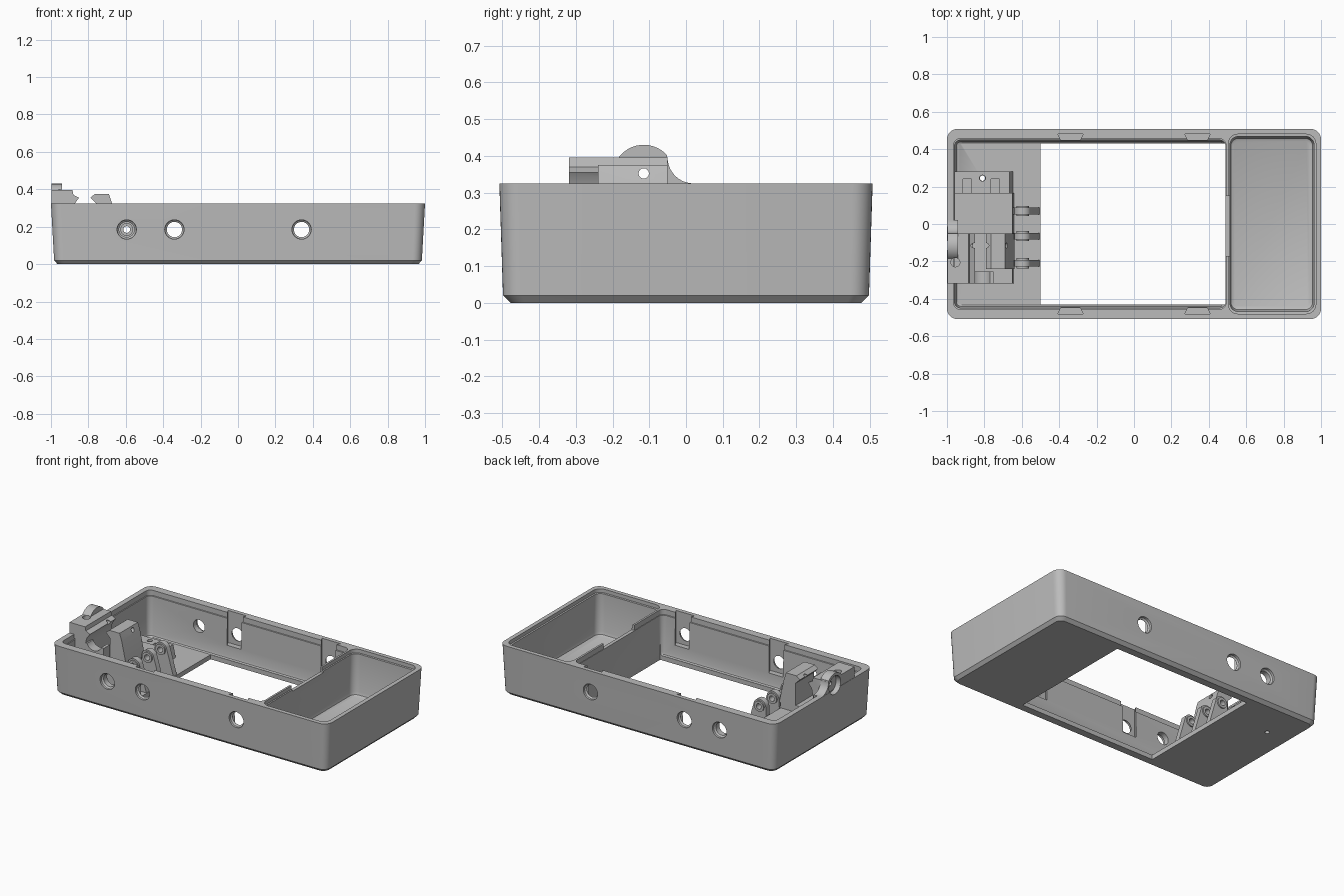
import bpy, bmesh
from math import sin, cos, pi, radians
from mathutils import Vector

cube = bpy.data.objects.get("Cube")
if cube:
    bpy.data.objects.remove(cube, do_unlink=True)

grey = bpy.data.materials.new("matte_grey")
grey.use_nodes = True
GREY = (0.5, 0.5, 0.5, 1)
grey.diffuse_color = GREY
for node in grey.node_tree.nodes:
    if node.type == 'BSDF_PRINCIPLED':
        node.inputs["Base Color"].default_value = GREY
        node.inputs["Roughness"].default_value = 0.6


def skin(name, rings):
    """Closed solid through matching rings of points."""
    bm = bmesh.new()
    loops = [[bm.verts.new(p) for p in ring] for ring in rings]
    n = len(loops[0])
    for low, high in zip(loops, loops[1:]):
        for i in range(n):
            j = (i + 1) % n
            bm.faces.new((low[i], low[j], high[j], high[i]))
    bm.faces.new(loops[0][::-1])
    bm.faces.new(loops[-1])
    bmesh.ops.recalc_face_normals(bm, faces=bm.faces)
    mesh = bpy.data.meshes.new(name)
    bm.to_mesh(mesh)
    bm.free()
    mesh.materials.append(grey)
    obj = bpy.data.objects.new(name, mesh)
    bpy.context.scene.collection.objects.link(obj)
    return obj


def place(axis, u, v, a):
    return {'x': (a, u, v), 'y': (u, a, v), 'z': (u, v, a)}[axis]


def prism(name, pts, axis, a, b):
    return skin(name, [[place(axis, u, v, w) for u, v in pts] for w in (a, b)])


def box(name, x0, x1, y0, y1, z0, z1):
    return prism(name, [(x0, y0), (x1, y0), (x1, y1), (x0, y1)], 'z', z0, z1)


def arc(cu, cv, r, a0, a1, n):
    return [(cu + r * cos(radians(a0 + (a1 - a0) * i / n)),
             cv + r * sin(radians(a0 + (a1 - a0) * i / n))) for i in range(n + 1)]


def lathe(name, axis, u, v, steps):
    """Round solid along an axis; steps are (position, radius)."""
    return skin(name, [[place(axis, p, q, a) for p, q in arc(u, v, r, 0, 360, 32)[:-1]]
                       for a, r in steps])


def tray(name, sections):
    """Rounded rectangles stacked in z: (z, x0, x1, y half width, radius)."""
    rings = []
    for z, x0, x1, h, r in sections:
        ring = []
        for k, (cx, cy) in enumerate([(x1 - r, h - r), (x0 + r, h - r),
                                      (x0 + r, r - h), (x1 - r, r - h)]):
            ring += [(x, y, z) for x, y in arc(cx, cy, r, 90 * k, 90 * k + 90, 8)]
        rings.append(ring)
    return skin(name, rings)


def boolean(obj, tools, operation='DIFFERENCE'):
    for tool in tools:
        mod = obj.modifiers.new("bool", 'BOOLEAN')
        mod.operation, mod.solver, mod.object = operation, 'EXACT', tool
        bpy.context.view_layer.update()
        dg = bpy.context.evaluated_depsgraph_get()
        mesh = bpy.data.meshes.new_from_object(obj.evaluated_get(dg))
        obj.modifiers.clear()
        obj.data = mesh
    for tool in tools:
        bpy.data.objects.remove(tool, do_unlink=True)


# Outer shell with tapered walls and a chamfered base
case = tray("case_body", [(0, -0.965, 0.965, 0.478, 0.04),
                          (0.02, -0.983, 0.983, 0.498, 0.05),
                          (0.325, -1, 1, 0.508, 0.055)])
cuts = [
    # main bay with floor fillet, then the open window
    tray("bay", [(0.03, -0.94, 0.488, 0.432, 0.02), (0.036, -0.95, 0.488, 0.44, 0.025),
                 (0.05, -0.955, 0.49, 0.444, 0.03), (0.29, -0.96, 0.49, 0.449, 0.035),
                 (0.291, -0.965, 0.492, 0.456, 0.035), (0.4, -0.965, 0.492, 0.456, 0.035)]),
    box("window", -0.5, 0.488, -0.43, 0.43, -0.1, 0.1),
    # side compartment with its lid ledge
    tray("pocket", [(0.03, 0.53, 0.94, 0.445, 0.03), (0.037, 0.518, 0.955, 0.458, 0.04),
                    (0.055, 0.513, 0.96, 0.464, 0.045), (0.3, 0.513, 0.962, 0.468, 0.045),
                    (0.301, 0.505, 0.972, 0.48, 0.05), (0.4, 0.505, 0.972, 0.48, 0.05)]),
    box("divider_notch", 0.47, 0.52, -0.17, 0.15, 0.29, 0.4),
    lathe("floor_hole", 'z', -0.81, 0.245, [(-0.1, 0.014), (0.2, 0.014)]),
]
for s in (1, -1):
    # dished screw holes and dovetail clip slots in both long walls
    for x in (-0.595, -0.34, 0.34):
        cuts.append(lathe("screw_hole", 'y', x, 0.185,
                          [(s * 0.4, 0.041), (s * 0.482, 0.041),
                           (s * 0.49, 0.051), (s * 0.55, 0.055)]))
    for x in (-0.34, 0.34):
        cuts.append(prism("clip_slot", [(x - 0.045, s * 0.435), (x + 0.045, s * 0.435),
                                        (x + 0.068, s * 0.481), (x - 0.068, s * 0.481)],
                          'z', 0.115, 0.4))
boolean(case, cuts)

# Latch mechanism: low rear mount with two pockets and a screw hole
rear = prism("rear_mount", [(-0.962, 0.02), (-0.645, 0.02), (-0.665, 0.11), (-0.962, 0.11)],
             'y', 0.16, 0.28)
boolean(rear, [box("slot", x, x + 0.045, 0.15, 0.24, 0.06, 0.2) for x in (-0.915, -0.765)]
        + [lathe("hole", 'z', -0.81, 0.245, [(0, 0.016), (0.3, 0.016)])])
prism("middle_mount", [(-0.962, 0.02), (-0.64, 0.02), (-0.65, 0.135), (-0.962, 0.135)],
      'y', -0.055, 0.165)
prism("latch_base", [(-0.962, 0.02), (-0.64, 0.02), (-0.65, 0.18), (-0.962, 0.18)],
      'y', -0.318, -0.05)

# Jaws either side of the latch channel
left_jaw = prism("outer_jaw", [(-0.998, 0.3), (-0.998, 0.395), (-0.885, 0.395), (-0.88, 0.37),
                               (-0.85, 0.355), (-0.875, 0.32), (-0.885, 0.27), (-0.885, 0.17),
                               (-0.96, 0.17), (-0.96, 0.3)], 'y', -0.318, -0.05)
prism_jaw = prism("inner_jaw", [(-0.79, 0.355), (-0.765, 0.375), (-0.69, 0.375), (-0.675, 0.33),
                                (-0.64, 0.17), (-0.76, 0.17), (-0.76, 0.325)],
                  'y', -0.24, -0.05)

# Round knob housing that rises over the end wall
hump = prism("knob_housing", [(0.022, 0.3), (0.022, 0.325)] + arc(0.02, 0.395, 0.07, 265, 190, 8)
             + arc(-0.115, 0.345, 0.085, 42, 167, 16) + [(-0.2, 0.3)], 'x', -0.998, -0.94)
boolean(left_jaw, [hump], 'UNION')


def pin_hole():
    return lathe("pin", 'x', -0.115, 0.352, [(-1.1, 0.06), (-0.965, 0.06),
                                             (-0.964, 0.014), (-0.6, 0.014)])


boolean(left_jaw, [pin_hole(), lathe("hole", 'z', -0.955, -0.205, [(0.25, 0.024), (0.5, 0.024)])])
boolean(prism_jaw, [pin_hole()])
boolean(case, [pin_hole()])

# Front cradle with a hollow for the latch barrel
cradle = box("latch_cradle", -0.89, -0.75, -0.318, -0.255, 0.17, 0.29)
boolean(cradle, [lathe("barrel", 'y', -0.82, 0.31, [(-0.4, 0.055), (-0.2, 0.055)])])

# Three hinge lugs with bosses and pin holes
for name, y in (("front", -0.21), ("middle", -0.065), ("rear", 0.07)):
    lug = prism(name + "_hinge_lug", [(-0.65, 0.02), (-0.502, 0.02)]
                + arc(-0.595, 0.185, 0.045, 30, 180, 14), 'y', y - 0.018, y + 0.018)
    boss = lathe("boss", 'y', -0.595, 0.185, [(y - 0.027, 0.034), (y + 0.027, 0.034)])
    boolean(lug, [boss], 'UNION')
    boolean(lug, [lathe("pin", 'y', -0.595, 0.185, [(y - 0.1, 0.018), (y + 0.1, 0.018)])])

# Smooth shading on curved walls only
bpy.ops.object.select_all(action='DESELECT')
for obj in bpy.context.scene.objects:
    if obj.type == 'MESH':
        obj.select_set(True)
        bpy.context.view_layer.objects.active = obj
bpy.ops.object.shade_smooth_by_angle(angle=radians(30))
